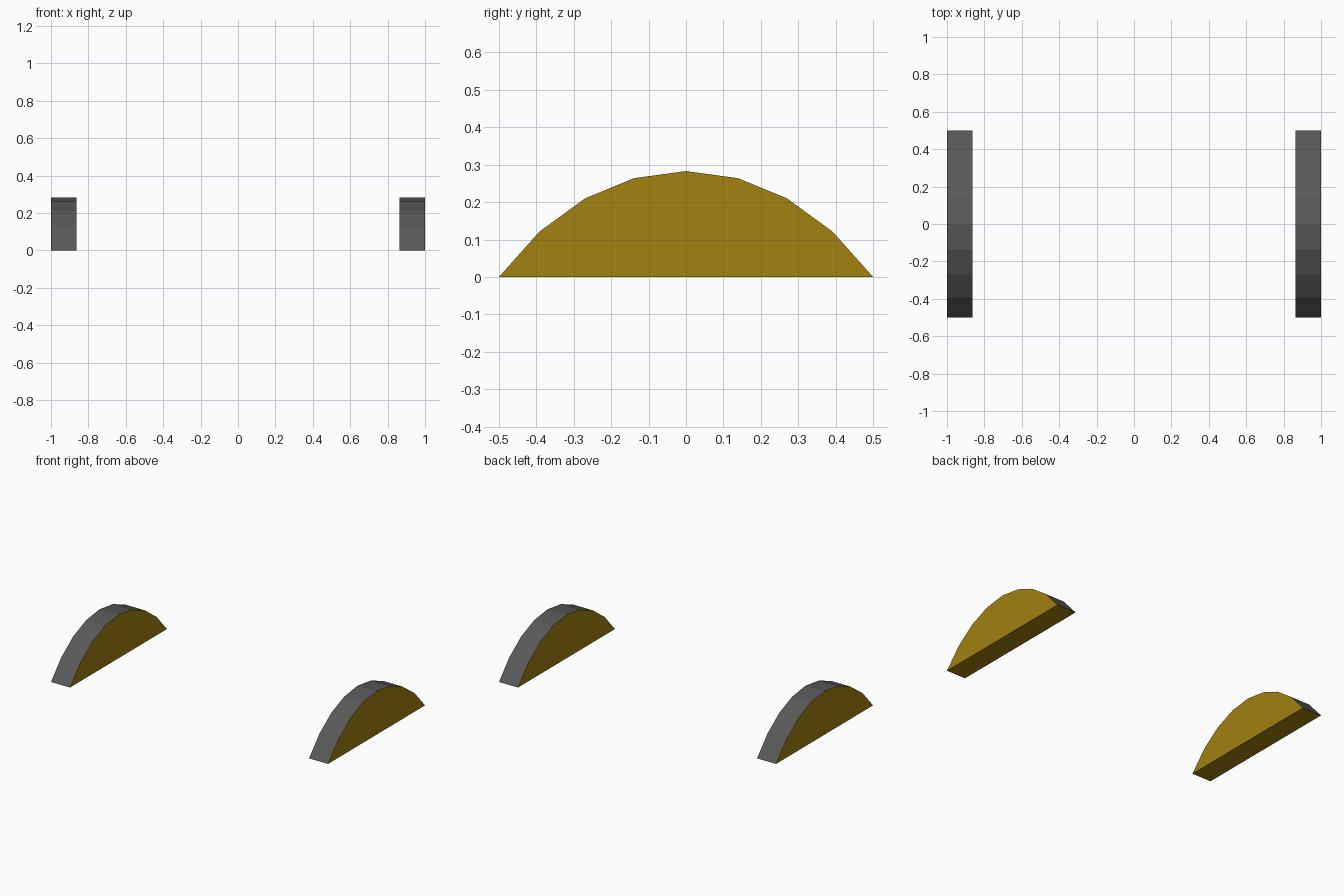
import bpy, bmesh

if "Cube" in bpy.data.objects:
    bpy.data.objects.remove(bpy.data.objects["Cube"])


def material(name, color):
    m = bpy.data.materials.new(name)
    m.diffuse_color = color
    m.use_nodes = True
    m.node_tree.nodes["Principled BSDF"].inputs["Base Color"].default_value = m.diffuse_color
    return m


yellow = material("yellow", (0.36, 0.22, 0.005, 1))
dark = material("dark_grey", (0.10, 0.10, 0.10, 1))

# Half of the arched profile (y, z), mirrored front to back
half = [(0.5, 0.0), (0.392, 0.121), (0.27, 0.21), (0.139, 0.264)]
profile = half + [(0.0, 0.283)] + [(-y, z) for y, z in reversed(half)]
INNER, OUTER = 0.863, 1.0


def arched_segment(name, x0, x1):
    bm = bmesh.new()
    face = bm.faces.new([bm.verts.new((x0, y, z)) for y, z in profile])
    ext = bmesh.ops.extrude_face_region(bm, geom=[face], use_keep_orig=True)
    moved = [g for g in ext["geom"] if isinstance(g, bmesh.types.BMVert)]
    bmesh.ops.translate(bm, verts=moved, vec=(x1 - x0, 0, 0))
    bmesh.ops.recalc_face_normals(bm, faces=bm.faces)
    # Curved rim is dark, the flat sides and base are yellow
    for f in bm.faces:
        f.material_index = 1 if f.normal.z > 0.1 else 0
    mesh = bpy.data.meshes.new(name)
    bm.to_mesh(mesh)
    bm.free()
    mesh.materials.append(yellow)
    mesh.materials.append(dark)
    obj = bpy.data.objects.new(name, mesh)
    bpy.context.collection.objects.link(obj)


# Matching pair, left and right
arched_segment("left_arched_segment", -OUTER, -INNER)
arched_segment("right_arched_segment", INNER, OUTER)
